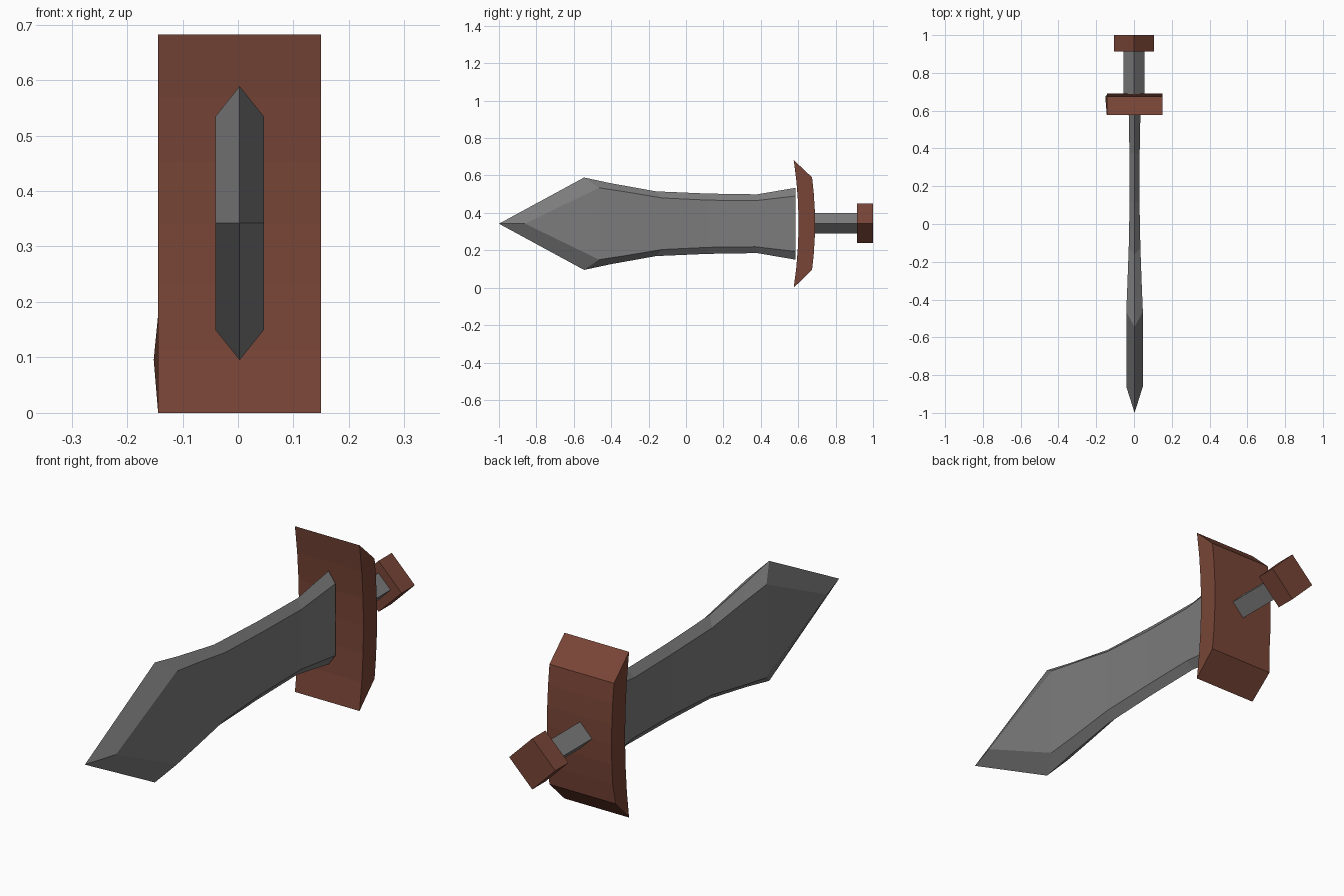
import bpy

if "Cube" in bpy.data.objects:
    bpy.data.objects.remove(bpy.data.objects["Cube"])

CX, CZ = 0.003, 0.342


def material(name, color):
    m = bpy.data.materials.new(name)
    m.diffuse_color = color
    m.use_nodes = True
    m.node_tree.nodes["Principled BSDF"].inputs["Base Color"].default_value = m.diffuse_color
    return m


brown = material("brown", (0.19, 0.06, 0.038, 1))
steel = material("dark_grey", (0.2, 0.2, 0.2, 1))


def loft(name, rings, mat, tip=None):
    """Bridge matching vertex rings, capping the ends (or closing to a tip pair)."""
    n = len(rings[0])
    verts = [v for r in rings for v in r]
    faces = []
    for i in range(len(rings) - 1):
        for j in range(n):
            k = (j + 1) % n
            faces.append((i * n + j, i * n + k, (i + 1) * n + k, (i + 1) * n + j))
    faces.append(tuple(reversed(range(n))))
    b = (len(rings) - 1) * n
    if tip:
        # edge point t, right ridge r, left ridge l
        t = len(verts)
        r, l = t + 1, t + 2
        verts += tip
        faces += [(b, b + 1, r, t), (b + 1, b + 2, r), (b + 2, b + 3, t, r),
                  (b + 3, b + 4, l, t), (b + 4, b + 5, l), (b + 5, b, t, l)]
    else:
        faces.append(tuple(range(b, b + n)))
    me = bpy.data.meshes.new(name)
    me.from_pydata(verts, [], faces)
    me.materials.append(mat)
    ob = bpy.data.objects.new(name, me)
    bpy.context.collection.objects.link(ob)
    bpy.context.view_layer.objects.active = ob
    ob.select_set(True)
    bpy.ops.object.mode_set(mode='EDIT')
    bpy.ops.mesh.select_all(action='SELECT')
    bpy.ops.mesh.normals_make_consistent(inside=False)
    bpy.ops.object.mode_set(mode='OBJECT')
    ob.select_set(False)
    return ob


# Blade: (edge y, edge half height, bevel y, bevel half height, half thickness)
stations = [(0.585, 0.192, 0.585, 0.148, 0.031),
            (0.38, 0.157, 0.37, 0.123, 0.027),
            (0.12, 0.161, 0.12, 0.126, 0.026),
            (-0.16, 0.173, -0.13, 0.138, 0.031),
            (-0.40, 0.216, -0.32, 0.170, 0.038),
            (-0.545, 0.247, -0.465, 0.192, 0.044)]
rings = [[(CX, ye, CZ + ze), (CX + h, yb, CZ + zb), (CX + h, yb, CZ - zb),
          (CX, ye, CZ - ze), (CX - h, yb, CZ - zb), (CX - h, yb, CZ + zb)]
         for ye, ze, yb, zb, h in stations]
loft("blade", rings, steel,
     [(CX, -1.0, CZ), (CX + 0.044, -0.86, CZ), (CX - 0.044, -0.86, CZ)])

# Guard: curved bar with slanted ends
steps = [-1, -0.67, -0.33, 0, 0.33, 0.67, 1]
front = [(0.602 - 0.026 * t * t, 0.341 + 0.341 * t) for t in steps]
back = [(0.69 - 0.016 * t * t, 0.343 + 0.247 * t) for t in reversed(steps)]
profile = front + back
left = [(-0.144, y, z) for y, z in profile]
left[-1] = (-0.152, left[-1][1], left[-1][2])
loft("guard", [left, [(0.15, y, z) for y, z in profile]], brown)


# Grip and pommel: square bars standing on a corner
def diamond_bar(name, y0, y1, r, mat):
    loft(name, [[(0, y, 0.344 + r), (r, y, 0.344), (0, y, 0.344 - r), (-r, y, 0.344)]
                for y in (y0, y1)], mat)


diamond_bar("grip", 0.67, 0.93, 0.055, steel)
diamond_bar("pommel", 0.914, 1.0, 0.105, brown)
